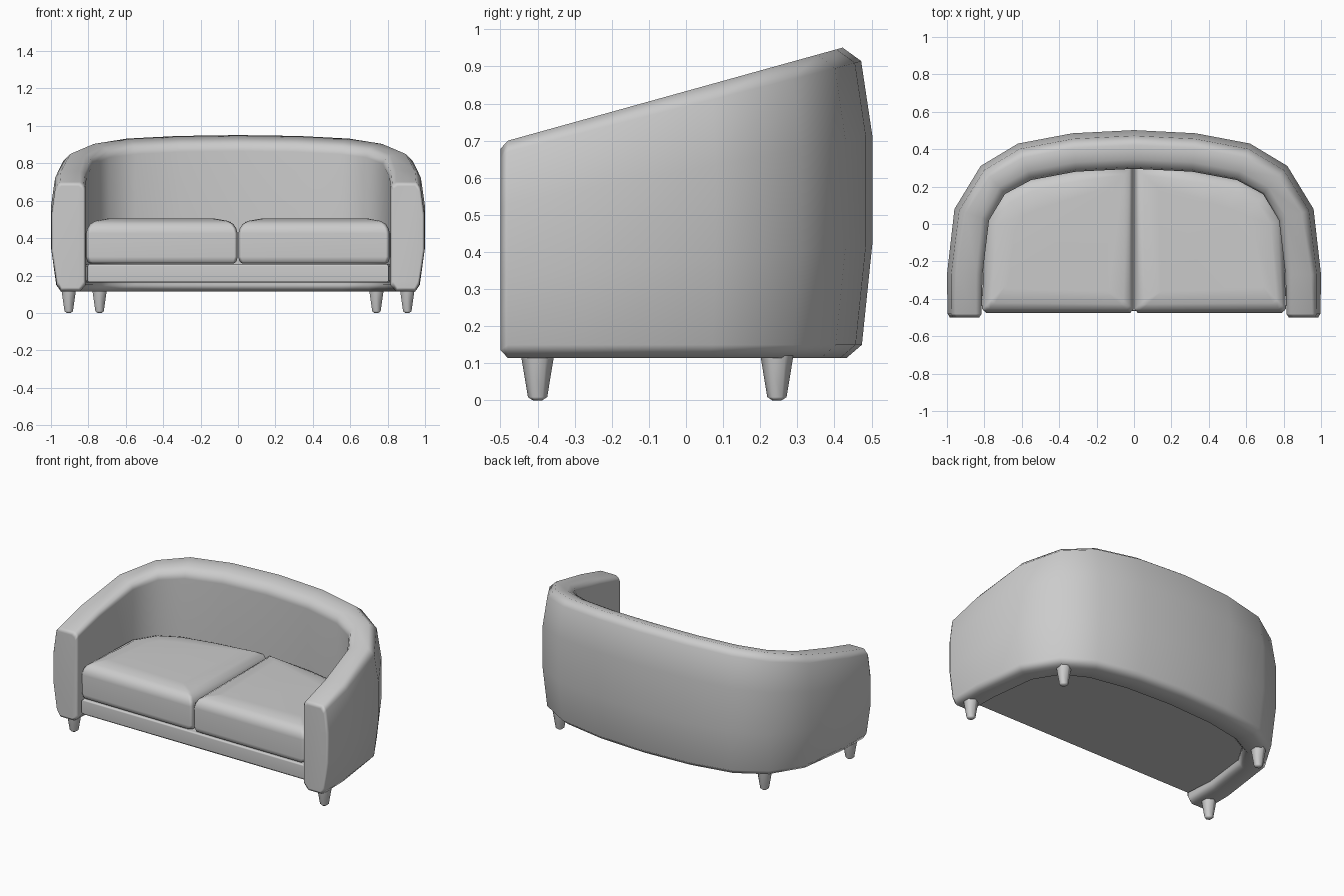
import bpy, bmesh, math
from mathutils import Vector

cube = bpy.data.objects.get("Cube")
if cube:
    bpy.data.objects.remove(cube, do_unlink=True)

grey = bpy.data.materials.new("soft_grey")
grey.use_nodes = True
tone = (0.6, 0.6, 0.6, 1)
grey.diffuse_color = tone
grey.node_tree.nodes["Principled BSDF"].inputs["Base Color"].default_value = tone


def loft(name, rings):
    """Skin a list of equal closed rings and cap both ends."""
    bm = bmesh.new()
    rows = [[bm.verts.new(p) for p in ring] for ring in rings]
    for a, b in zip(rows, rows[1:]):
        for i in range(len(a)):
            j = (i + 1) % len(a)
            bm.faces.new((a[i], a[j], b[j], b[i]))
    bm.faces.new(rows[0])
    bm.faces.new(rows[-1])
    bmesh.ops.recalc_face_normals(bm, faces=bm.faces)
    mesh = bpy.data.meshes.new(name)
    bm.to_mesh(mesh)
    bm.free()
    mesh.materials.append(grey)
    obj = bpy.data.objects.new(name, mesh)
    bpy.context.collection.objects.link(obj)
    bpy.ops.object.select_all(action="DESELECT")
    obj.select_set(True)
    bpy.context.view_layer.objects.active = obj
    bpy.ops.object.shade_smooth_by_angle(angle=math.radians(65))
    mod = obj.modifiers.new("even_shading", "WEIGHTED_NORMAL")
    mod.keep_sharp = True
    return obj


def stack(name, outline, levels):
    """Loft an outline upward; each level is (inset toward the middle, height)."""
    mid = sum(outline, Vector((0, 0))) / len(outline)
    rings = []
    for inset, z in levels:
        ring = []
        for p in outline:
            q = p + (mid - p).normalized() * inset
            ring.append((q.x, q.y, z))
        rings.append(ring)
    return loft(name, rings)


# Plan of the wrap-around shell, from the arm front to the middle of the back
outer = [(.997, -.48), (1, -.27), (.96, .08), (.82, .31), (.62, .43), (.33, .485), (0, .502)]
inner = [(.815, -.48), (.81, -.27), (.775, .02), (.69, .16), (.55, .235), (.31, .28), (0, .295)]
outer = [Vector(p) for p in outer]
inner = [Vector(p) for p in inner]


def top_height(y):
    return 0.70 + 0.278 * (y + 0.48)


def section(o, i):
    """Rounded wall section; its top slopes up and softens toward the back."""
    width = (i - o).length
    step = (i - o) / width
    base, low = 0.114, 0.15
    soft = min(1, max(0, (o.y + .48) / .9))
    drop = .03 + .02 * soft
    ring = []

    def add(d, kind, value):
        p = o + step * d
        top = top_height(p.y)
        if kind == "z":
            z = value
        elif kind == "top":
            z = top - value
        else:
            z = low + value * (top - drop - low)
        ring.append(Vector((p.x, p.y, z)))

    add(.05 + .02 * soft, "z", base)
    add(.028, "z", low)
    add(0, "mix", .35)
    add(0, "mix", .73)
    add(.02 + .01 * soft, "top", drop)
    add(.045 + .035 * soft, "top", 0)
    add(width - .03 - .02 * soft, "top", 0)
    add(width - .01, "top", .012)
    add(width, "top", drop)
    add(width, "z", low)
    add(width - .03, "z", base)
    return ring


half = [section(o, i) for o, i in zip(outer, inner)]
# Slightly smaller ring rounds off the arm front
cx, cz = 0.907, 0.41
cap = [Vector((cx + (p.x - cx) * .86, -0.5, cz + (p.z - cz) * .925)) for p in half[0]]
half.insert(0, cap)
mirrored = [[Vector((-p.x, p.y, p.z)) for p in ring] for ring in reversed(half[:-1])]
loft("back_and_arms", half + mirrored)

# Seat rail fills the inside plan of the shell, raised above its lower rim
plan = [Vector((p.x * 1.015, p.y + .02)) for p in inner[1:]]
rail = [Vector((-.805, -.465)), Vector((.805, -.465))] + plan
rail += [Vector((-p.x, p.y)) for p in reversed(plan[:-1])]
stack("seat_rail", rail, [(.01, .162), (0, .172), (0, .25), (.012, .262)])

# Two crowned seat cushions whose curved backs tuck into the shell
for side, label in ((1, "left"), (-1, "right")):
    outline = [Vector(p) for p in ((.002, -.455), (.02, -.475), (.79, -.475), (.812, -.455))]
    outline += [p * 1.03 for p in inner[2:-1]] + [Vector((.002, .31))]
    outline = [Vector((p.x * side, p.y)) for p in outline]
    stack("seat_cushion_" + label, outline,
          [(.03, .263), (.008, .275), (0, .30), (0, .425), (.01, .452),
           (.03, .475), (.07, .492), (.17, .505)])

# Tapered legs
for side, label in ((1, "left"), (-1, "right")):
    for x, y, place in ((.905, -.40, "front"), (.74, .245, "rear")):
        rings = []
        for r, z in ((.012, 0), (.026, .009), (.044, .118), (.044, .14)):
            rings.append([(side * x + r * math.sin(k * math.tau / 6),
                           y + r * math.cos(k * math.tau / 6), z) for k in range(6)])
        loft(place + "_leg_" + label, rings)
